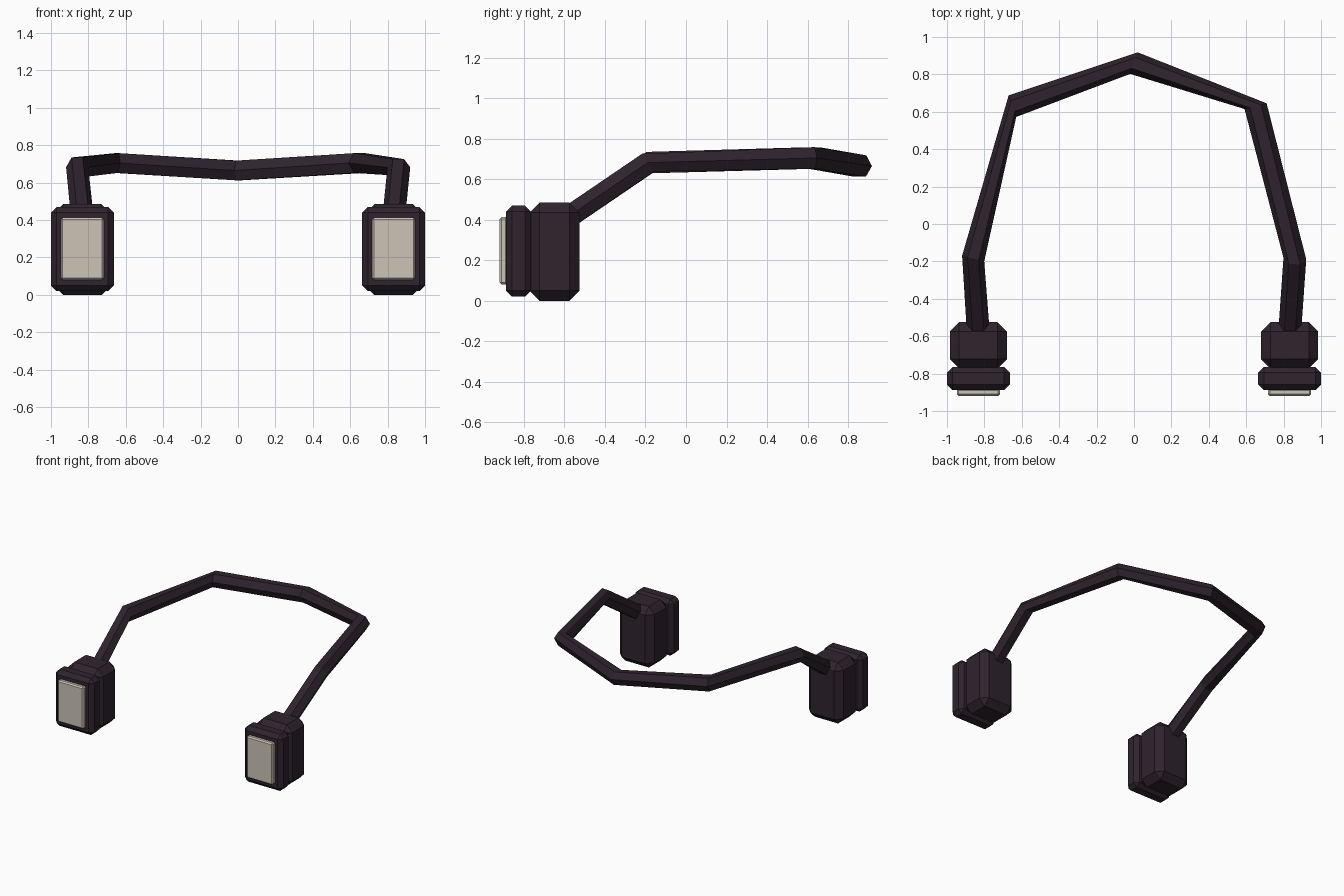
import bpy, bmesh, math
from mathutils import Vector, Matrix

if "Cube" in bpy.data.objects:
    bpy.data.objects.remove(bpy.data.objects["Cube"])


def material(name, rgb):
    m = bpy.data.materials.new(name)
    m.diffuse_color = (*rgb, 1.0)
    m.use_nodes = True
    m.node_tree.nodes["Principled BSDF"].inputs["Base Color"].default_value = m.diffuse_color
    return m


DARK = material("dark plum", (0.028, 0.017, 0.027))
LENS = material("warm cream", (0.60, 0.55, 0.47))


def finish(name, bm, mat):
    bmesh.ops.recalc_face_normals(bm, faces=bm.faces)
    mesh = bpy.data.meshes.new(name)
    bm.to_mesh(mesh)
    bm.free()
    mesh.materials.append(mat)
    obj = bpy.data.objects.new(name, mesh)
    bpy.context.collection.objects.link(obj)


def chamfered_box(name, low, high, chamfer, mat):
    low, high = Vector(low), Vector(high)
    bm = bmesh.new()
    bmesh.ops.create_cube(bm, size=1.0, matrix=Matrix.Translation((low + high) / 2)
                          @ Matrix.Diagonal((*(high - low), 1.0)))
    bmesh.ops.bevel(bm, geom=bm.edges[:], offset=chamfer, segments=1,
                    affect='EDGES', profile=0.5)
    finish(name, bm, mat)


def hex_tube(name, path, radius, mat):
    # each ring is square to the segment that follows it
    bm = bmesh.new()
    pts = [Vector(p) for p in path]
    rings = []
    for i, p in enumerate(pts):
        a = min(i, len(pts) - 2)
        t = (pts[a + 1] - pts[a]).normalized()
        side = t.cross(Vector((0, 0, 1))).normalized()
        up = side.cross(t)
        rings.append([bm.verts.new(p + radius * (math.cos(k * math.pi / 3) * side
                                                 + math.sin(k * math.pi / 3) * up))
                      for k in range(6)])
    for r, s in zip(rings, rings[1:]):
        for k in range(6):
            n = (k + 1) % 6
            bm.faces.new((r[k], r[n], s[n], s[k]))
    bm.faces.new(rings[0])
    bm.faces.new(rings[-1])
    finish(name, bm, mat)


# two lamps: rear housing, front bezel, lens
for label, x in (("left", -0.832), ("right", 0.832)):
    chamfered_box(label + "_housing", (x - 0.153, -0.772, 0.0),
                  (x + 0.153, -0.525, 0.485), 0.05, DARK)
    chamfered_box(label + "_bezel", (x - 0.168, -0.888, 0.02),
                  (x + 0.168, -0.765, 0.47), 0.03, DARK)
    chamfered_box(label + "_lens", (x - 0.115, -0.92, 0.08),
                  (x + 0.115, -0.88, 0.413), 0.01, LENS)

# bent bar joining the lamps
half = [(0.833, -0.57, 0.42), (0.86, -0.185, 0.682), (0.65, 0.63, 0.705)]
path = [(-x, y, z) for x, y, z in half] + [(0, 0.86, 0.665)] + half[::-1]
hex_tube("connecting_bar", path, 0.061, DARK)
